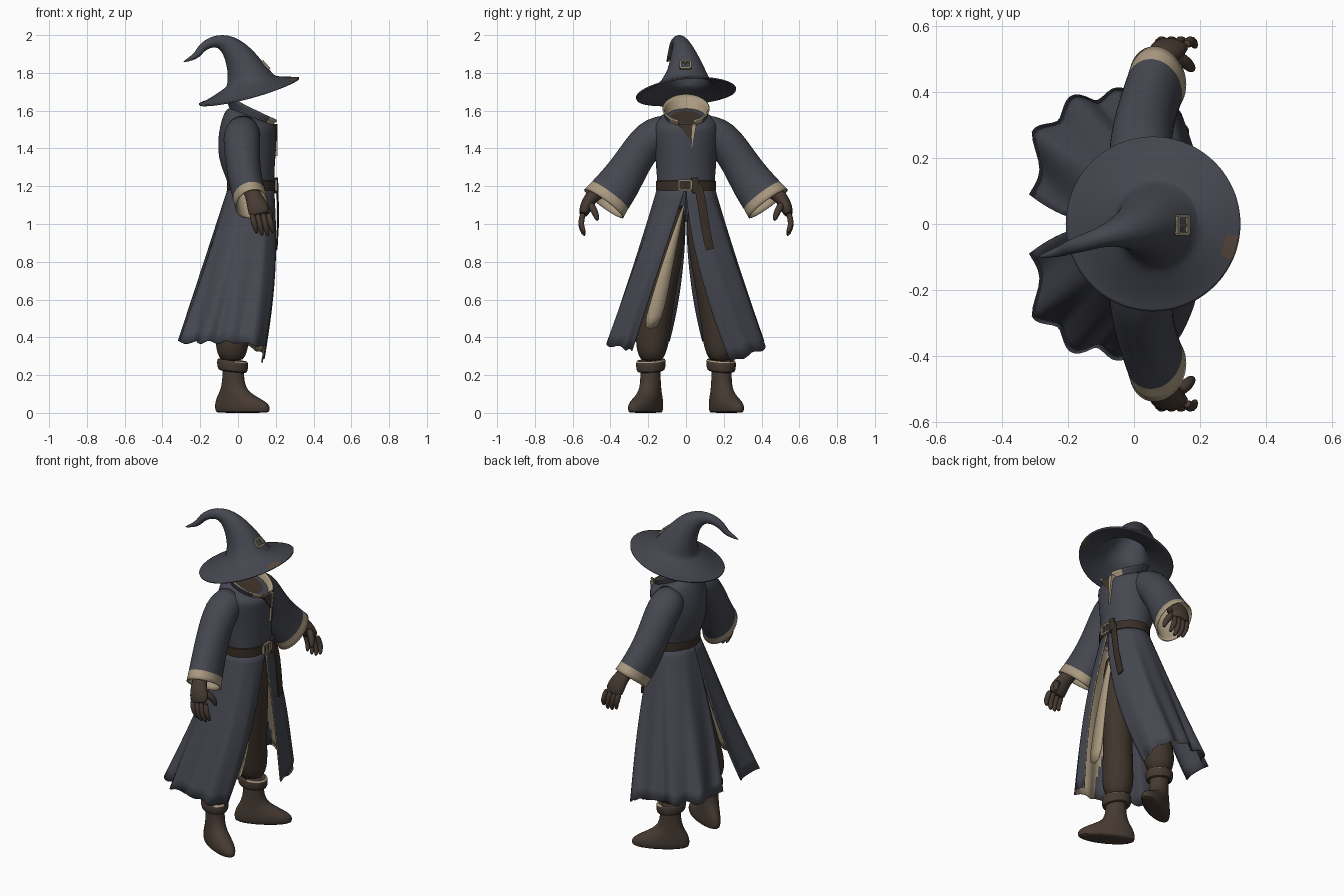
import bpy, bmesh, math
from mathutils import Vector as V

if "Cube" in bpy.data.objects:
    bpy.data.objects.remove(bpy.data.objects["Cube"])

def mat(name, r, g, b):
    m = bpy.data.materials.new(name)
    m.diffuse_color = (r, g, b, 1)
    m.use_nodes = True
    m.node_tree.nodes["Principled BSDF"].inputs["Base Color"].default_value = m.diffuse_color
    return m

ROBE = mat("slate cloth", .060, .063, .080)
LINING = mat("beige lining", .40, .32, .215)
BROWN = mat("brown leather", .062, .043, .032)
PANTS = mat("dark brown cloth", .052, .036, .026)
BELT = mat("belt leather", .040, .027, .019)
METAL = mat("buckle metal", .26, .22, .155)
PATCH = mat("patch cloth", .10, .07, .05)
SHELL = [ROBE, LINING, ROBE, ROBE]   # outer / inner pairs for the solidify offset

def loft(name, rings, mats, closed=True, caps=(False, False), thick=0, sub=1, mirror=False, rule=None):
    """Skin rings of points; rule(center, row) gives a face its material index."""
    bm = bmesh.new()
    vs = [[bm.verts.new(p) for p in r] for r in rings]
    n = len(rings[0])
    for i in range(len(rings) - 1):
        for j in range(n if closed else n - 1):
            k = (j + 1) % n
            f = bm.faces.new((vs[i][j], vs[i][k], vs[i + 1][k], vs[i + 1][j]))
            if rule:
                f.material_index = rule(f.calc_center_median(), i)
    if caps[0]:
        bm.faces.new(vs[0][::-1])
    if caps[1]:
        f = bm.faces.new(vs[-1])
        f.material_index = rule(f.calc_center_median(), len(rings)) if rule else 0
    me = bpy.data.meshes.new(name)
    bm.to_mesh(me)
    bm.free()
    for m in mats:
        me.materials.append(m)
    ob = bpy.data.objects.new(name, me)
    bpy.context.collection.objects.link(ob)
    bpy.ops.object.select_all(action='DESELECT')
    ob.select_set(True)
    bpy.context.view_layer.objects.active = ob
    bpy.ops.object.shade_smooth_by_angle(angle=math.radians(50))
    if mirror:
        m = ob.modifiers.new("mirror", 'MIRROR')
        m.use_axis = (False, True, False)
        m.use_mirror_merge = False
    if sub:
        m = ob.modifiers.new("subsurf", 'SUBSURF')
        m.levels = m.render_levels = sub
    if thick:
        m = ob.modifiers.new("solidify", 'SOLIDIFY')
        m.thickness, m.offset = thick, -1
        m.material_offset = m.material_offset_rim = 1 if len(mats) > 1 else 0
    return ob

def path_rings(pts, n, ref=(1, 0, 0)):
    """Ellipse rings square to a path of (x, y, z, radius along ref, other radius)."""
    out = []
    for i, p in enumerate(pts):
        a, b = pts[max(i - 1, 0)], pts[min(i + 1, len(pts) - 1)]
        t = (V(b[:3]) - V(a[:3])).normalized()
        u = V(ref)
        u = (u - t * u.dot(t)).normalized()
        w = t.cross(u)
        angs = [2 * math.pi * j / n for j in range(n)]
        out.append([V(p[:3]) + u * p[3] * math.cos(q) + w * p[-1] * math.sin(q) for q in angs])
    return out

def ellipse(cx, cy, z, rx, ry, n=28, tilt=0, a0=0, a1=360, full=True):
    """Flat ellipse ring, sloping down towards the front by tilt."""
    out = []
    for j in range(n):
        a = math.radians(a0 + (a1 - a0) * j / (n if full else n - 1))
        x = rx * math.cos(a)
        out.append(V((cx + x, cy + ry * math.sin(a), z - tilt * x)))
    return out

# Hat: brim and crooked cone in one skin
N = 44
hat = []
for k in (0, .12, .3, .5, .75, .95):
    ring = []
    for j in range(N):
        a = math.pi / 2 + 2 * math.pi * j / N
        c, s = math.cos(a), math.sin(a)
        edge = 1.70 + .07 * c + .024 * s + .006 * math.cos(2 * a)
        root = 1.752 + .032 * c
        r = .266 + (.128 - .266) * k
        z = edge + (root - edge) * k ** 1.25
        ring.append(V((.058 + r * c, r * s, z)))
    hat.append(ring)
hat += path_rings([(.055, 0, 1.775, .12), (.045, 0, 1.80, .106, .108), (.03, -.004, 1.84, .09, .093),
                   (.002, -.012, 1.89, .07, .077), (-.03, -.02, 1.93, .054, .062), (-.07, -.03, 1.96, .038, .046),
                   (-.115, -.045, 1.97, .028, .031), (-.16, -.06, 1.955, .026), (-.195, -.07, 1.93, .021),
                   (-.215, -.08, 1.895, .018), (-.25, -.09, 1.875, .012), (-.29, -.1, 1.858, .003)],
                  N, (0, 1, 0))
loft("hat", hat, [ROBE, ROBE, PATCH, PATCH], caps=(False, True), thick=.008,
     rule=lambda c, i: 2 if i < 2 and (c - V((.30, -.065, c.z))).length < .035 else 0)

# Robe body
body = [(1.17, .07, .12, .148, 0), (1.22, .07, .122, .153, 0), (1.31, .05, .145, .16, 0),
        (1.40, .047, .156, .167, 0), (1.48, .05, .154, .178, 0), (1.535, .06, .145, .172, .2),
        (1.562, .067, .13, .14, .35), (1.572, .07, .112, .108, .4), (1.565, .07, .105, .10, .4)]
loft("robe_body", [ellipse(cx, 0, z, rx, ry, tilt=t) for z, cx, rx, ry, t in body], [ROBE, PANTS],
     caps=(False, True), rule=lambda c, i: 1 if i >= 8 else 0)

# Standing collar, open at the front, with turned pale corners
loft("collar", [ellipse(.07, 0, z, rx, ry, 36, t, 20, 340, False) for z, rx, ry, t in
                ((1.55, .11, .106, .42), (1.585, .125, .116, .45), (1.612, .150, .126, .48))],
     SHELL[:2], closed=False, thick=.008, rule=lambda c, i: 1 if c.x > .155 else 0)

# Neck opening: dark gap with a pale facing on one side
def plate(name, pts, x0, x1, m):
    loft(name, [[(x0, y, z) for y, z in pts], [(x1, y, z) for y, z in pts]], [m],
         caps=(True, True), sub=0)

plate("neck_gap", [(.026, 1.44), (.04, 1.53), (-.045, 1.53)], .18, .207, PANTS)
plate("neck_facing", [(.024, 1.36), (.034, 1.40), (.055, 1.53), (.034, 1.53)], .18, .209, LINING)

# Sleeves with pale cuffs
arm = [(.03, .10, 1.50, .085, .08), (.02, .16, 1.475, .098, .096), (.02, .215, 1.43, .098, .098),
       (.025, .285, 1.325, .092, .098), (.04, .345, 1.225, .09, .113), (.062, .41, 1.142, .088, .122),
       (.072, .435, 1.108, .09, .13)]
loft("sleeve", path_rings(arm, 24), SHELL[:2], thick=.008, mirror=True,
     rule=lambda c, i: 1 if i == 5 else 0)

# Gloved hands
loft("glove", path_rings([(.05, .38, 1.22, .045), (.07, .46, 1.175, .042), (.085, .505, 1.14, .045, .037),
                          (.105, .532, 1.09, .058, .034), (.117, .546, 1.04, .058, .024)], 16),
     [BROWN], caps=(True, True), mirror=True)
for i in range(4):
    d = .029 * i
    drop = (.012, 0, 0, .015)[i]
    loft("finger", path_rings([(.072 + d, .543, 1.065, .016), (.083 + d, .557, 1.01, .017),
                               (.093 + d, .552, .97 + drop, .015), (.1 + d, .535, .935 + drop, .009)], 10),
         [BROWN], caps=(True, True), mirror=True)
loft("thumb", path_rings([(.13, .51, 1.11, .022), (.16, .488, 1.075, .02), (.172, .475, 1.045, .017),
                          (.178, .468, 1.015, .009)], 10), [BROWN], caps=(True, True), mirror=True)

# Skirt: two panels split at front and back
def skirt(name, s, yf, zf, power):
    hem = [(.13, yf), (.145, .335), (.075, .425), (-.05, .395), (-.14, .395), (-.23, .345), (-.295, .27), (-.315, .09)]
    rows, cols, rings = 14, 48, []
    for i in range(rows + 1):
        t, ring = 1 - i / rows, []
        for j in range(cols + 1):
            u = j / cols
            a = math.pi * u
            q = min(u * 7, 6.999)
            k, f = int(q), q - int(q)
            hx, hy = (hem[k][m] * (1 - f) + hem[k + 1][m] * f for m in (0, 1))
            x = (.07 + .121 * math.cos(a)) * (1 - t) + hx * t
            y = .15 * math.sin(a) * (1 - t) + hy * t
            y -= max(0, 1 - 3.5 * u) * (t - t ** power) * hy
            y -= max(0, 6 * u - 5) * (t - t ** 2.4) * hy
            x += .035 * math.sin(math.pi * t) * max(0, math.cos(a))
            fold = .02 * t * t * min(1, max(0, u * 4 - .6)) * math.sin(u * 31 + .6)
            hz = zf + (.375 - zf) * min(1, u * 2.6) + .008 * math.sin(u * 45)
            ring.append((x + fold * math.cos(a), s * (y + fold * math.sin(a)), 1.2 + (hz - 1.2) * t))
        rings.append(ring if s > 0 else ring[::-1])
    loft(name, rings, SHELL, closed=False, thick=.008, sub=0,
         rule=lambda c, i: 2 if c.x < -.04 else 0)

skirt("skirt_left", 1, .235, .265, 1.6)
skirt("skirt_right", -1, .285, .325, 1.0)

# Wide pale facing folded in along the right front edge: outer and inner lines
facing = [(.18, -.235, -.145, .435), (.192, -.19, -.105, .58), (.20, -.13, -.07, .78),
          (.20, -.06, -.028, .98), (.192, -.012, -.003, 1.11)]
loft("skirt_facing", [[(x - .042, a, z), (x - .052, b, z)] for x, a, b, z in facing],
     [LINING], closed=False, thick=.005, sub=1)

# Belt, hanging end and buckles
loft("belt", [ellipse(.07, 0, z, r, r + .03, 40) for z, r in
              ((1.175, .119), (1.177, .129), (1.228, .129), (1.23, .119))], [BELT], sub=0)
tail = [(.198, .045, 1.215), (.207, .07, 1.18), (.212, .085, 1.1), (.212, .1, 1.0), (.205, .122, .88), (.203, .126, .865)]
loft("belt_end", path_rings([p + (.005, .024) for p in tail], 10), [BELT], caps=(True, True), sub=0)
loft("belt_loop", path_rings([(.20, .045, 1.245, .012, .02), (.203, .055, 1.165, .012, .022)], 10),
     [BELT], caps=(True, True), sub=0)

def buckle(name, loc, w, h, lean):
    bars = [(0, h / 2, w, .011), (0, -h / 2, w, .011), (w / 2, 0, .011, h), (-w / 2, 0, .011, h), (0, 0, .007, h)]
    for y, z, sy, sz in bars:
        p = [(y - sy / 2, z - sz / 2), (y + sy / 2, z - sz / 2), (y + sy / 2, z + sz / 2), (y - sy / 2, z + sz / 2)]
        ob = loft(name, [[(x, a, b) for a, b in p] for x in (-.008, .006)], [METAL], caps=(True, True), sub=0)
        ob.location = loc
        ob.rotation_euler = (0, lean, 0)

buckle("belt_buckle", (.203, -.005, 1.205), .062, .052, 0)
buckle("hat_buckle", (.148, -.003, 1.842), .054, .046, -.72)

# Trousers
loft("trouser_leg", path_rings([(-.03, .18, .27, .06, .058), (-.032, .182, .32, .08, .076),
                                (-.032, .18, .37, .09, .09), (-.025, .17, .45, .088, .088),
                                (.01, .13, .65, .084, .077), (.045, .088, .9, .088, .084),
                                (.055, .07, 1.14, .085, .075)], 20),
     [PANTS], caps=(True, True), mirror=True)

# Boots, toes turned out
def turned(ring):
    c, s = math.cos(.50), math.sin(.50)
    return [V((-.025 + p.x * c - p.y * s, .188 + p.x * s + p.y * c, p.z)) for p in ring]

boot = [(0, .055, .145, .046), (.004, .055, .16, .056), (.03, .056, .166, .061), (.055, .048, .155, .06),
        (.085, .022, .118, .057), (.115, .004, .08, .054), (.16, 0, .061, .053), (.22, 0, .058, .052),
        (.27, 0, .062, .056)]
loft("boot", [turned(ellipse(cx, 0, z, rx, ry, 24)) for z, cx, rx, ry in boot], [BROWN],
     caps=(True, True), mirror=True)
cuff = [(.24, .05), (.218, .062), (.22, .080), (.25, .085), (.276, .085), (.284, .076), (.27, .05)]
loft("boot_cuff", [turned(ellipse(-.004, 0, z, r, r * .92, 20, .12)) for z, r in cuff], [BROWN, LINING],
     mirror=True, rule=lambda c, i: 1 if i == 4 and c.x > -.02 else 0)
